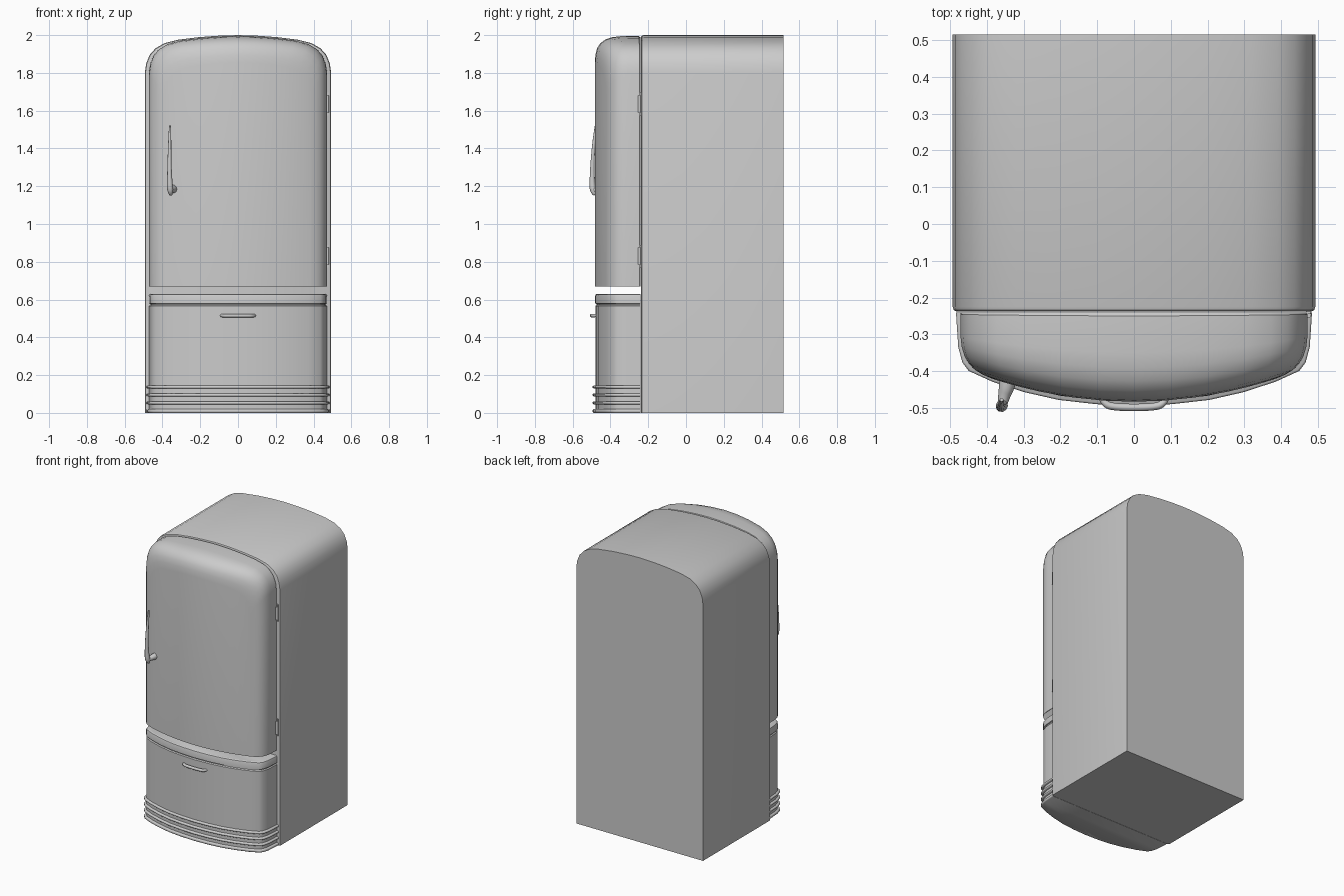
import bpy, bmesh, math

if "Cube" in bpy.data.objects:
    bpy.data.objects.remove(bpy.data.objects["Cube"])

# Right half of the arched cabinet outline (x, z) and of the bowed plan outline (x, y)
ARCH = [(.493, 1.80), (.486, 1.85), (.468, 1.895), (.437, 1.93), (.39, 1.957),
        (.32, 1.975), (.21, 1.989), (.1, 1.997), (0, 2.0)]
PLAN = [(.472, -.24), (.466, -.33), (.455, -.37), (.438, -.392), (.375, -.42),
        (.29, -.447), (.2, -.467), (.1, -.478), (0, -.482)]


def mirrored(half):
    return half + [(-x, v) for x, v in reversed(half[:-1])]


def finish(name, bm, angle=35):
    bmesh.ops.remove_doubles(bm, verts=bm.verts, dist=1e-5)
    bmesh.ops.recalc_face_normals(bm, faces=bm.faces)
    mesh = bpy.data.meshes.new(name)
    bm.to_mesh(mesh)
    bm.free()
    ob = bpy.data.objects.new(name, mesh)
    bpy.context.collection.objects.link(ob)
    smooth(ob, angle)
    return ob


def smooth(ob, angle):
    bpy.ops.object.select_all(action='DESELECT')
    bpy.context.view_layer.objects.active = ob
    ob.select_set(True)
    bpy.ops.object.shade_smooth_by_angle(angle=math.radians(angle))


def bridge(bm, rings, closed=True):
    loops = [[bm.verts.new(p) for p in r] for r in rings]
    n = len(loops[0])
    for a, b in zip(loops, loops[1:]):
        for i in range(n if closed else n - 1):
            j = (i + 1) % n
            bm.faces.new((a[i], a[j], b[j], b[i]))
    return loops


def loft(name, rings, angle=35):
    bm = bmesh.new()
    loops = bridge(bm, rings)
    bm.faces.new(loops[0])
    bm.faces.new(loops[-1])
    return finish(name, bm, angle)


def plan_ring(z, grow=0):
    return [(x * (1 + grow / .472), -.24 + (y + .24) * (1 + grow / .242), z)
            for x, y in mirrored(PLAN)]


# Cabinet: arch extruded backwards, front rim slightly rounded
arch = mirrored([(.493, 0)] + ARCH)


def body_ring(y, d):
    return [(x * (1 - d / .493), y, z * (1 - d / 2)) for x, z in arch]


loft("cabinet", [body_ring(.515, 0), body_ring(-.225, 0), body_ring(-.234, .003),
                 body_ring(-.238, .01)])

# Door: nested arches rolling over to a front bowed across the width
Z0 = .67
door_arch = mirrored([(.493, Z0)] + ARCH)


def door_ring(inset, depth):
    ring = []
    for x, z in door_arch:
        px = x * (.472 - inset * .6) / .493
        pz = Z0 + (z - Z0) * (1.325 - inset) / 1.33
        ring.append((px, -.24 - depth * (.243 - .42 * px * px), pz))
    return ring


bm = bmesh.new()
rings = [door_ring(e, g) for e, g in
         [(.008, 0), (0, .04), (.001, .45), (.006, .62), (.018, .77),
          (.038, .88), (.065, .95), (.1, .985), (.14, 1)]]
loops = bridge(bm, rings, closed=False)
inner = loops[-1]
bottom = [bm.verts.new((v.co.x, v.co.y, Z0)) for v in inner[1:-1]]
for i in range(len(bottom) - 1):
    bm.faces.new((inner[i + 1], inner[i + 2], bottom[i + 1], bottom[i]))
bmesh.ops.remove_doubles(bm, verts=bm.verts, dist=1e-5)
bmesh.ops.holes_fill(bm, edges=[e for e in bm.edges if e.is_boundary and
                                all(abs(v.co.z - Z0) < 1e-4 for v in e.verts)], sides=0)
bm.edges.ensure_lookup_table()
bmesh.ops.holes_fill(bm, edges=[e for e in bm.edges if e.is_boundary], sides=0)
finish("door", bm)

# Drawer front, with a recessed groove below its top band
loft("drawer_front", [plan_ring(z, g) for z, g in
     [(0, -.002), (.566, -.002), (.572, -.008), (.577, -.008), (.58, 0),
      (.618, 0), (.626, -.003), (.63, -.01)]], 30)

# Base trim ribs
for i, (lo, hi) in enumerate([(0, .02), (.045, .061), (.087, .103), (.129, .145)]):
    loft(f"base_rib_{i + 1}", [plan_ring(lo, .007), plan_ring(lo + .004, .012),
                               plan_ring(hi - .004, .012), plan_ring(hi, .007)], 60)


# Handles: tapered tubes along smooth paths, given as (x, y, z, radius)
def tube(name, pts):
    cu = bpy.data.curves.new(name, 'CURVE')
    cu.dimensions = '3D'
    cu.bevel_depth = 1
    cu.bevel_resolution = 3
    cu.use_fill_caps = True
    cu.resolution_u = 5
    sp = cu.splines.new('NURBS')
    sp.points.add(len(pts) - 1)
    for p, (x, y, z, r) in zip(sp.points, pts):
        p.co = (x, y, z, 1)
        p.radius = r
    sp.order_u = 3
    sp.use_endpoint_u = True
    ob = bpy.data.objects.new(name, cu)
    bpy.context.collection.objects.link(ob)
    bpy.ops.object.select_all(action='DESELECT')
    bpy.context.view_layer.objects.active = ob
    ob.select_set(True)
    bpy.ops.object.convert(target='MESH')
    smooth(bpy.context.object, 50)


tube("door_handle", [(-.36, -.478, 1.52, .005), (-.361, -.485, 1.46, .008),
                     (-.363, -.495, 1.34, .010), (-.362, -.497, 1.23, .014),
                     (-.358, -.493, 1.17, .018), (-.355, -.482, 1.155, .008)])
tube("door_handle_mount", [(-.34, -.41, 1.185, .024), (-.345, -.44, 1.185, .022),
                           (-.354, -.47, 1.18, .016), (-.358, -.495, 1.18, .012)])
tube("drawer_handle", [(-.088, -.472, .515, .008), (-.08, -.492, .515, .010),
                       (-.045, -.498, .515, .010), (0, -.499, .515, .010),
                       (.045, -.498, .515, .010), (.08, -.492, .515, .010),
                       (.088, -.472, .515, .008)])

# Hinges: barrel with a small leaf
for label, z in (("upper", 1.635), ("lower", .83)):
    bpy.ops.mesh.primitive_cylinder_add(vertices=12, radius=.008, depth=.09,
                                        location=(.474, -.247, z))
    bpy.context.object.name = f"{label}_hinge_barrel"
    smooth(bpy.context.object, 40)
    bpy.ops.mesh.primitive_cube_add(size=1, location=(.474, -.24, z))
    bpy.context.object.name = f"{label}_hinge_leaf"
    bpy.context.object.scale = (.012, .01, .12)
